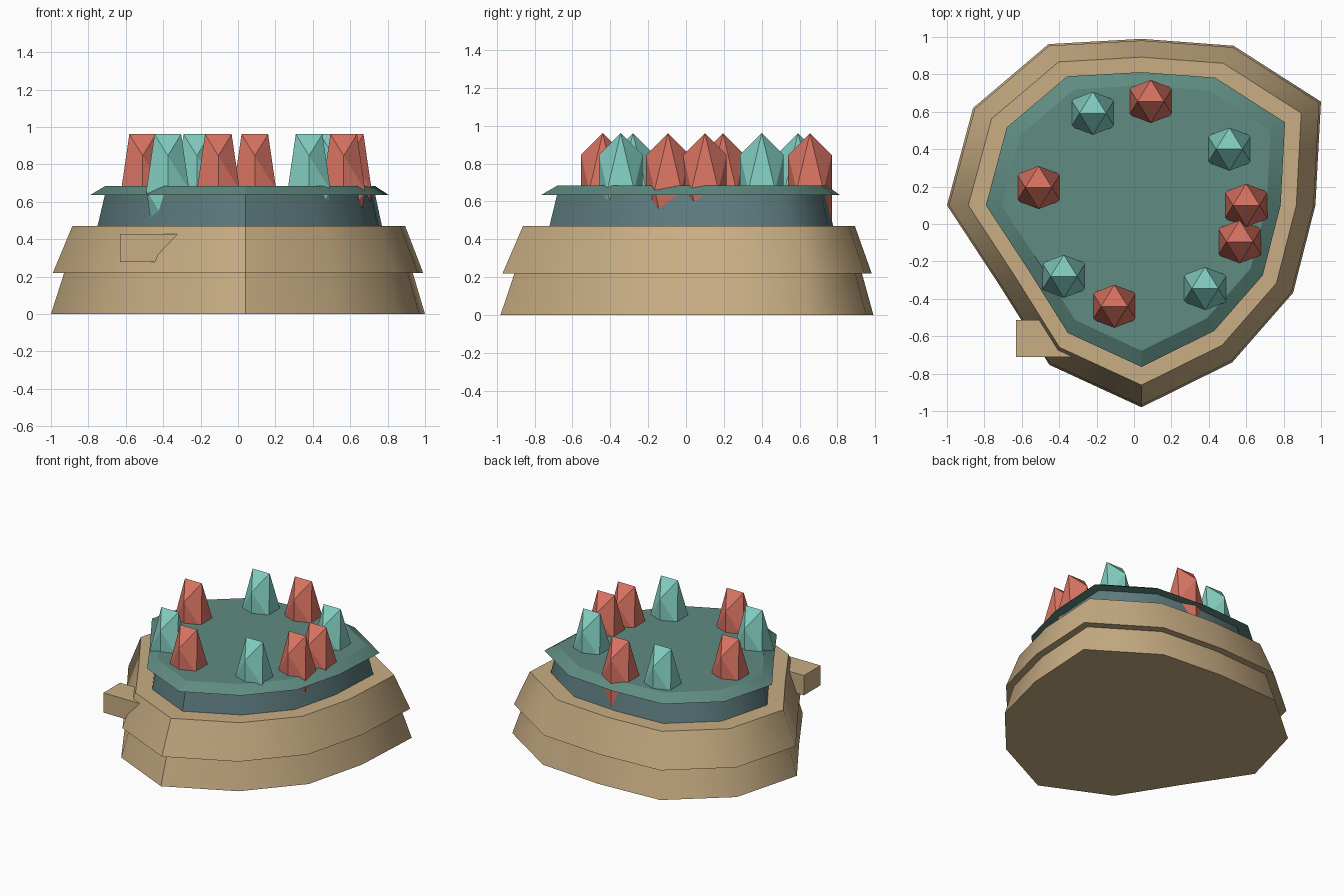
import bpy, bmesh, math

if "Cube" in bpy.data.objects:
    bpy.data.objects.remove(bpy.data.objects["Cube"])

# Irregular 12-sided outline: one radius per 30 degrees, starting at the front
CENTRE = (0.04, 0.1)
RADII = [1.08, 0.97, 0.936, 0.93, 1.108, 0.985, 0.89, 0.995, 1.04, 1.04, 0.871, 0.985]


def material(name, rgb):
    m = bpy.data.materials.new(name)
    m.diffuse_color = (*rgb, 1)
    m.use_nodes = True
    m.node_tree.nodes["Principled BSDF"].inputs["Base Color"].default_value = m.diffuse_color
    return m


SAND = material("sand", (0.58, 0.42, 0.23))
SLATE = material("slate", (0.11, 0.20, 0.21))
TEAL = material("teal", (0.115, 0.26, 0.22))
RED = material("coral_red", (0.68, 0.17, 0.12))
AQUA = material("aqua", (0.22, 0.60, 0.52))


def finish(bm, name, mat):
    bmesh.ops.recalc_face_normals(bm, faces=bm.faces[:])
    me = bpy.data.meshes.new(name)
    bm.to_mesh(me)
    bm.free()
    me.materials.append(mat)
    ob = bpy.data.objects.new(name, me)
    bpy.context.collection.objects.link(ob)
    return ob


def tier(name, z0, s0, z1, s1, mat):
    """Tapered slab of the outline with smooth walls, sharp rims and a front seam."""
    bm = bmesh.new()
    rings = []
    for z, s in ((z0, s0), (z1, s1)):
        ring = []
        for i, r in enumerate(RADII):
            a = math.radians(-90 + 30 * i)
            ring.append(bm.verts.new((CENTRE[0] + s * r * math.cos(a),
                                      CENTRE[1] + s * r * math.sin(a), z)))
        rings.append(ring)
    low, high = rings
    n = len(RADII)
    for i in range(n):
        j = (i + 1) % n
        bm.faces.new((low[i], low[j], high[j], high[i])).smooth = True
    for ring in rings:
        bm.faces.new(ring)
        for i in range(n):
            bm.edges.get((ring[i], ring[(i + 1) % n])).smooth = False
    bm.edges.get((low[0], high[0])).smooth = False
    return finish(bm, name, mat)


def crystal(name, x, y, mat):
    """Stretched icosahedron with a level edge on top."""
    phi, s, sz = (1 + 5 ** 0.5) / 2, 0.0711, 0.186
    bm = bmesh.new()
    for a in (-1, 1):
        for b in (-1, 1):
            for p in ((a, 0, b * phi), (a * phi, b, 0), (0, a * phi, b)):
                bm.verts.new((x + s * p[0], y + s * p[1], 0.66 + sz * p[2]))
    bmesh.ops.convex_hull(bm, input=bm.verts[:])
    return finish(bm, name, mat)


# Stepped base, inner wall and flared lid
tier("lower_base", 0.0, 1.0, 0.22, 0.932, SAND)
tier("upper_base", 0.22, 0.99, 0.47, 0.89, SAND)
tier("inner_wall", 0.45, 0.765, 0.65, 0.72, SLATE)
tier("flared_lid", 0.635, 0.80, 0.685, 0.72, TEAL)

# Small block let into the front left wall
bm = bmesh.new()
bmesh.ops.create_cube(bm, size=1)
for v in bm.verts:
    v.co = (-0.465 + 0.33 * v.co.x, -0.612 + 0.2 * v.co.y, 0.352 + 0.15 * v.co.z)
finish(bm, "side_block", SAND)

# Ring of crystals
for i, (x, y) in enumerate([(0.09, 0.655), (-0.51, 0.195), (0.6, 0.1),
                            (0.565, -0.095), (-0.105, -0.44)]):
    crystal(f"red_crystal_{i + 1}", x, y, RED)
for i, (x, y) in enumerate([(-0.22, 0.592), (0.51, 0.4), (-0.375, -0.28), (0.38, -0.345)]):
    crystal(f"aqua_crystal_{i + 1}", x, y, AQUA)
